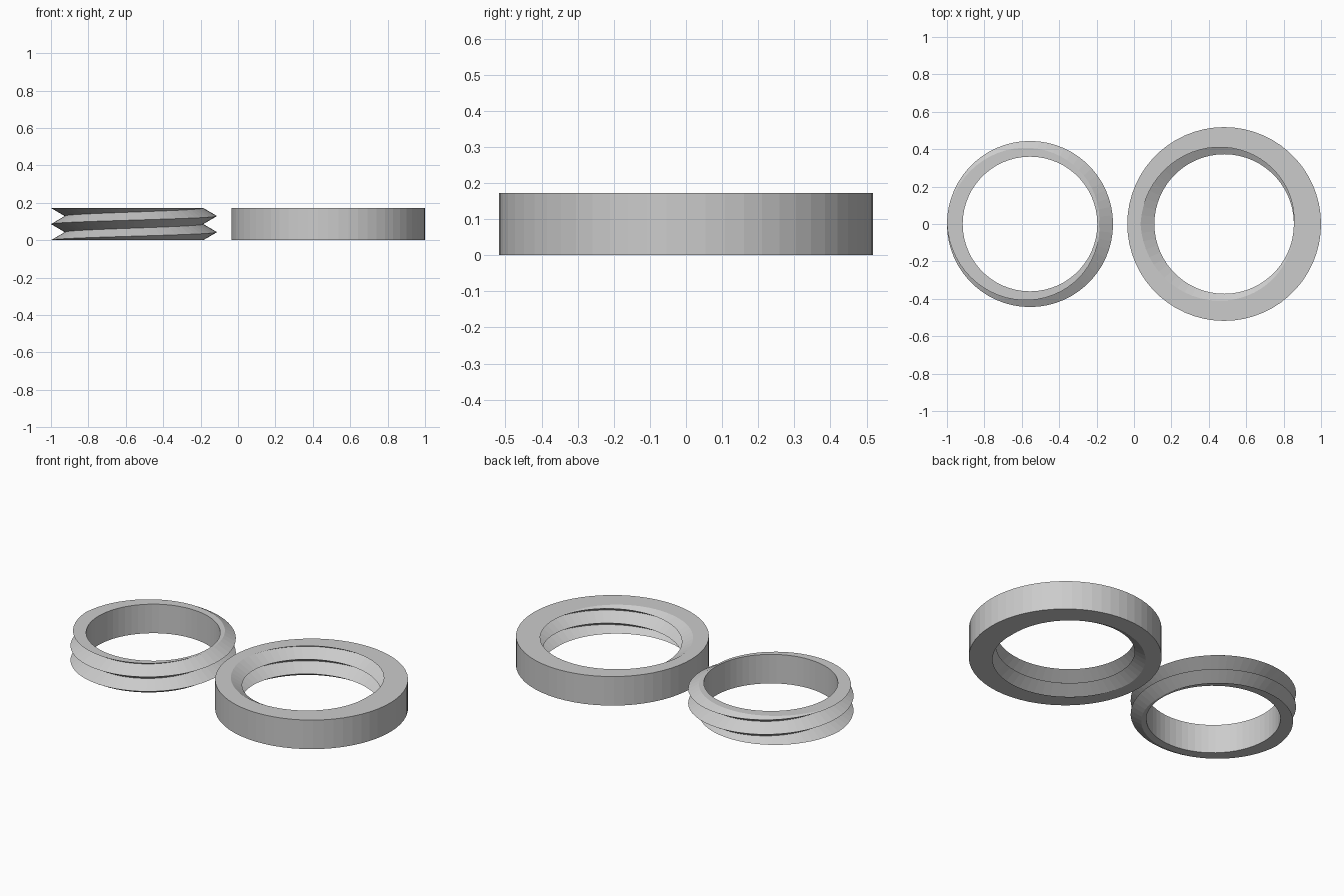
import bpy, bmesh
from math import pi, sin, cos

if "Cube" in bpy.data.objects:
    bpy.data.objects.remove(bpy.data.objects["Cube"])

SEG = 60            # sides around each ring
H = 0.172           # ring height
PITCH = H / 2       # two thread turns over the height


def thread_radius(a, z, root, crest):
    """Radius of the right-handed V thread at angle a and height z."""
    t = (z / PITCH - (a - pi) / (2 * pi)) % 1.0      # 0 = crest, 0.5 = root
    return root + (crest - root) * abs(1 - 2 * t)


def threaded_ring(name, cx, wall, root, crest):
    """Sweep a closed profile: V thread clipped to the height, plus a plain wall."""
    bm = bmesh.new()
    columns = []
    for i in range(SEG + 1):
        a = 2 * pi * i / SEG
        pts = []
        for j in range(-4, 9):
            z = PITCH * (a - pi) / (2 * pi) + j * PITCH / 2
            z = min(max(z, 0.0), H)
            pts.append((thread_radius(a, z, root, crest), z))
        pts += [(wall, H), (wall, 0.0)]
        columns.append([bm.verts.new((r * cos(a), r * sin(a), z)) for r, z in pts])
    n = len(columns[0])
    for c, d in zip(columns, columns[1:]):
        for k in range(n):
            m = (k + 1) % n
            bm.faces.new((c[k], d[k], d[m], c[m]))
    # weld the seam and the clipped thread ends
    bmesh.ops.remove_doubles(bm, verts=bm.verts, dist=1e-5)
    bmesh.ops.dissolve_degenerate(bm, edges=bm.edges, dist=1e-5)
    bmesh.ops.recalc_face_normals(bm, faces=bm.faces)
    mesh = bpy.data.meshes.new(name)
    bm.to_mesh(mesh)
    bm.free()
    ob = bpy.data.objects.new(name, mesh)
    ob.location.x = cx
    bpy.context.collection.objects.link(ob)
    return ob


# Ring with outside thread and plain bore
threaded_ring("male_threaded_ring", -0.556, 0.36, 0.37, 0.444)
# Ring with inside thread and plain outer wall
threaded_ring("female_threaded_ring", 0.482, 0.518, 0.373, 0.447)
